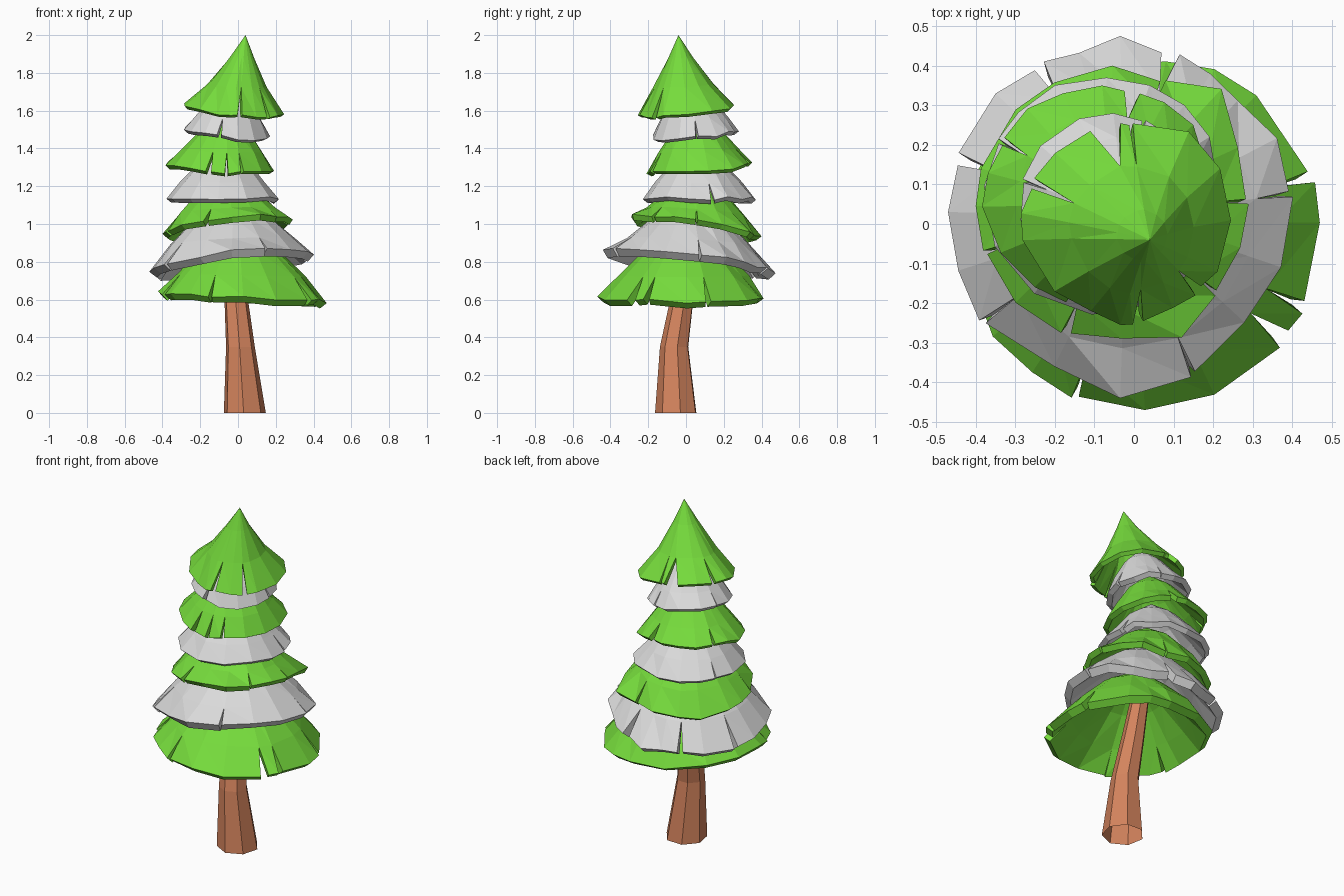
import bpy, bmesh, math, random
from math import sin, cos, radians

random.seed(11)
cube = bpy.data.objects.get("Cube")
if cube:
    bpy.data.objects.remove(cube)


def material(name, rgb):
    m = bpy.data.materials.new(name)
    m.use_nodes = True
    m.diffuse_color = (*rgb, 1)
    m.node_tree.nodes["Principled BSDF"].inputs["Base Color"].default_value = (*rgb, 1)
    return m


GREEN = material("leaf green", (0.18, 0.71, 0.045))
SNOW = material("snow white", (0.71, 0.71, 0.71))
BARK = material("bark brown", (0.66, 0.23, 0.11))


def finish(name, bm, mat):
    """Turn the faces outwards and make an object of them."""
    bmesh.ops.recalc_face_normals(bm, faces=bm.faces)
    if sum(f.normal.z for f in bm.faces) < 0:
        bmesh.ops.reverse_faces(bm, faces=bm.faces)
    mesh = bpy.data.meshes.new(name)
    bm.to_mesh(mesh)
    bm.free()
    mesh.materials.append(mat)
    ob = bpy.data.objects.new(name, mesh)
    bpy.context.collection.objects.link(ob)
    return ob


def tier(name, mat, centre, radius, tilt, apex, thick, corners, slits, rings):
    """Hollow, tilted skirt of branches.

    corners maps the angle of each rim corner to its radius,
    slits maps the angle of each cut to its half width."""
    bm = bmesh.new()
    columns = sorted([(a, r, 0) for a, r in corners.items()]
                     + [(a, radius, w) for a, w in slits.items()])
    top = bm.verts.new(apex)
    cx, cy, cz = centre

    def point(angle, r, lift, drop=0):
        # lift runs from the rim to the apex, pulling the centre along with it
        x, y = r * cos(radians(angle)), r * sin(radians(angle))
        z = cz + (tilt[0] * x + tilt[1] * y) * (1 - lift) - drop
        return bm.verts.new((cx + (apex[0] - cx) * lift + x,
                             cy + (apex[1] - cy) * lift + y,
                             z + (apex[2] - z) * lift))

    built = []
    for a, r, width in columns:
        inner = [point(a, radius * s * random.uniform(0.97, 1.03), h) for s, h in rings]
        drop = random.uniform(-0.01, 0.01)
        left = right = point(a - width, r, 0, drop)
        if width:
            right = point(a + width, r * 0.98, 0, drop)
        built.append((inner, left, right))
    for i, (inner, _, start) in enumerate(built):
        nxt, end, _ = built[(i + 1) % len(built)]
        p, q = inner + [start], nxt + [end]
        bm.faces.new((top, p[0], q[0]))
        for k in range(len(p) - 1):
            bm.faces.new((p[k], p[k + 1], q[k + 1]))
            bm.faces.new((p[k], q[k + 1], q[k]))
    mod = finish(name, bm, mat).modifiers.new("thickness", 'SOLIDIFY')
    mod.thickness = thick
    mod.offset = -1


# Skirts from the bottom up
FLARED = [(0.45, 0.66), (0.76, 0.3)]
tier("bottom_branches", GREEN, (0.02, -0.02, 0.612), 0.455, (-0.05, 0.0),
     (0, 0, 1.0), 0.045,
     {3: 0.45, 50: 0.45, 66: 0.45, 82: 0.435, 110: 0.44, 140: 0.45, 165: 0.45,
      190: 0.45, 215: 0.46, 232: 0.45, 271: 0.45, 294: 0.45},
     {18: 2, 335: 2, 323: 3, 248: 1, 203: 1}, FLARED)
tier("lower_snow", SNOW, (-0.035, 0.015, 0.80), 0.44, (0.1, -0.12),
     (-0.02, 0.02, 1.15), 0.05,
     {90: 0.46, 104: 0.43, 135: 0.445, 178: 0.435, 198: 0.43, 246: 0.41, 270: 0.455,
      320: 0.41, 343: 0.425, 27: 0.445, 45: 0.42, 58: 0.43},
     {73: 3, 118: 2, 160: 2, 8: 1, 295: 1, 217: 1}, FLARED)
tier("lower_branches", GREEN, (-0.055, 0.045, 0.98), 0.345, (0.11, -0.15),
     (-0.05, 0.05, 1.27), 0.035,
     {47: 0.405, 342: 0.34, 298: 0.375, 274: 0.335, 225: 0.345, 180: 0.345,
      164: 0.345, 135: 0.345, 115: 0.345, 90: 0.355, 25: 0.35},
     {2: 1, 68: 1, 320: 1, 250: 2, 200: 1}, FLARED)
tier("middle_snow", SNOW, (-0.08, 0.07, 1.135), 0.30, (0.0, 0.0),
     (-0.07, 0.06, 1.42), 0.032,
     {29: 0.31, 48: 0.31, 67: 0.305, 88: 0.3, 113: 0.305, 135: 0.3, 175: 0.3,
      205: 0.3, 235: 0.3, 265: 0.3, 295: 0.3, 325: 0.3, 350: 0.3},
     {14: 2, 152: 1}, FLARED)
tier("upper_branches", GREEN, (-0.09, 0.07, 1.30), 0.28, (-0.07, 0.09),
     (-0.06, 0.05, 1.6), 0.03,
     {129: 0.285, 109: 0.275, 88: 0.28, 37: 0.3, 55: 0.29, 10: 0.285, 345: 0.28,
      320: 0.28, 185: 0.295, 168: 0.285, 210: 0.285, 235: 0.28},
     {72: 4, 150: 2, 256: 3, 276: 2, 294: 2}, FLARED)
tier("upper_snow", SNOW, (-0.06, 0.05, 1.48), 0.23, (-0.1, 0.09),
     (-0.03, 0.02, 1.76), 0.032,
     {a: 0.23 for a in (30, 50, 88, 110, 140, 190, 215, 240, 285, 310, 338)},
     {2: 2, 68: 1, 260: 3, 165: 1}, FLARED)
tier("top_branches", GREEN, (-0.025, 0.0, 1.605), 0.255, (-0.08, 0.12),
     (0.04, -0.04, 2.0), 0.025,
     {333: 0.265, 2: 0.27, 30: 0.28, 55: 0.285, 134: 0.25, 174: 0.262, 189: 0.26,
      224: 0.245, 249: 0.235, 268: 0.255, 300: 0.245},
     {101: 9, 86: 1, 156: 3, 278: 3, 318: 3},
     [(0.25, 0.7), (0.62, 0.32)])

# Bent, tapering trunk, open underneath
SIDES = 7
bm = bmesh.new()
loops = []
for x, y, z, r in [(0.035, -0.05, 0, 0.114), (0.012, -0.06, 0.35, 0.078),
                   (-0.01, -0.02, 0.6, 0.064), (-0.04, 0.03, 0.95, 0.045)]:
    loops.append([bm.verts.new((x + r * cos(math.tau * (i + 0.2) / SIDES),
                                y + r * sin(math.tau * (i + 0.2) / SIDES), z))
                  for i in range(SIDES)])
for low, high in zip(loops, loops[1:]):
    for i in range(SIDES):
        j = (i + 1) % SIDES
        bm.faces.new((low[i], low[j], high[j], high[i]))
bm.faces.new(loops[-1])
finish("trunk", bm, BARK)
